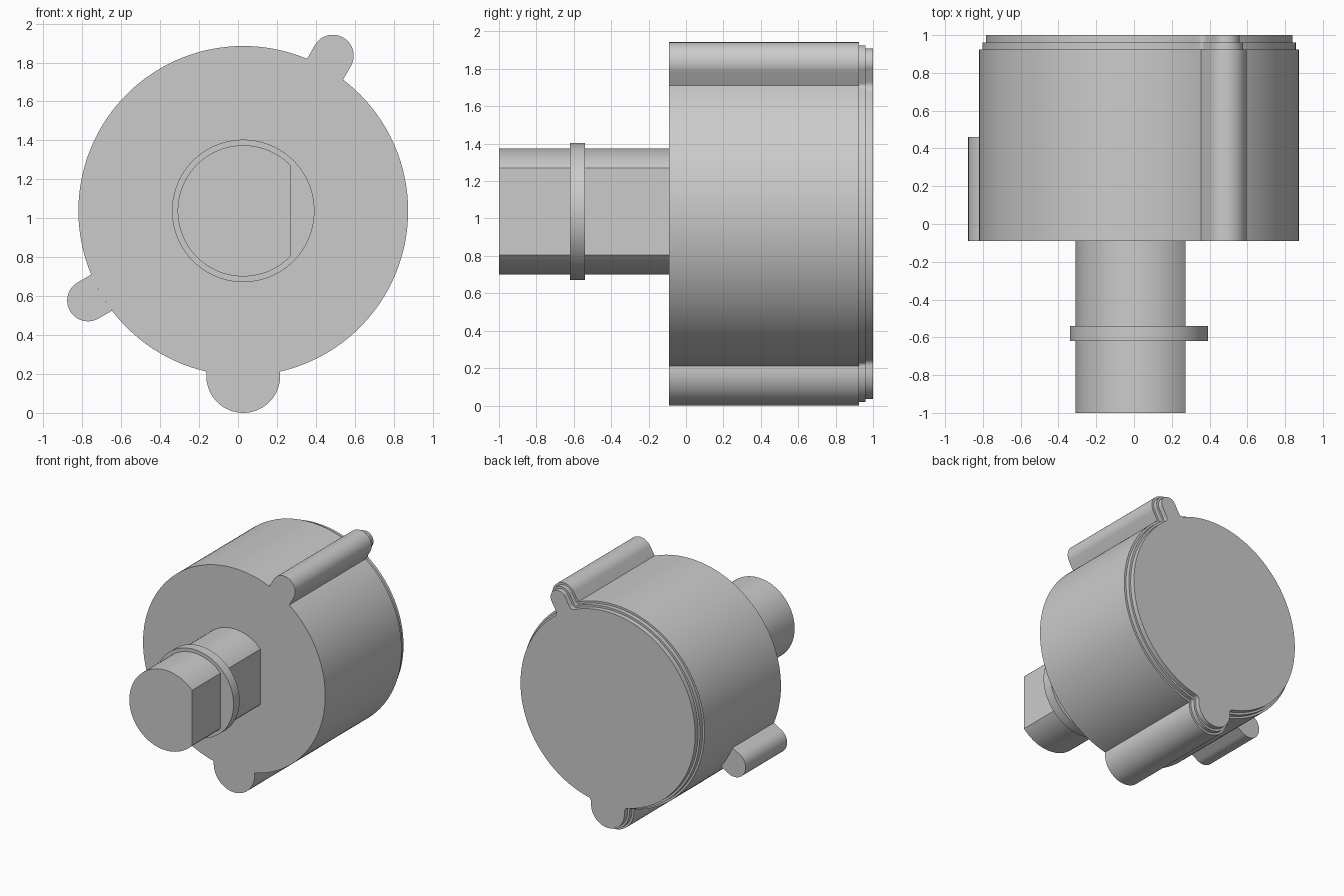
import bpy, bmesh
from math import sin, cos, asin, sqrt, pi, radians

if "Cube" in bpy.data.objects:
    bpy.data.objects.remove(bpy.data.objects["Cube"], do_unlink=True)

CX, CZ = 0.027, 1.038          # common axis, running along y
R = 0.847                      # housing radius
FRONT, BACK = -0.09, 1.0
BOTTOM_LUG = (radians(270), 0.19, 0.848)   # angle, half width, centre distance
UPPER_LUG = (radians(60), 0.107, 0.921)
SIDE_LUG = (radians(210), 0.107, 0.921)

grey = bpy.data.materials.new("light grey")
grey.use_nodes = True
grey.diffuse_color = (0.6, 0.6, 0.6, 1)
grey.node_tree.nodes["Principled BSDF"].inputs["Base Color"].default_value = (0.6, 0.6, 0.6, 1)


def arc(cx, cz, r, a0, a1, n):
    return [(cx + r * cos(a0 + (a1 - a0) * i / n), cz + r * sin(a0 + (a1 - a0) * i / n))
            for i in range(n + 1)]


def lug_points(lug, inset):
    """Lug outline with rounded inside corners when inset."""
    angle, w, dist = lug
    u = sqrt(R * R - w * w)
    swing = asin(w / R)
    pts = arc(u, -w, inset, pi - swing, pi / 2, 6)
    pts += arc(dist, 0, w - inset, -pi / 2, pi / 2, 32)
    pts += arc(u, w, inset, -pi / 2, -pi + swing, 6)
    return [(x * cos(angle) - z * sin(angle), x * sin(angle) + z * cos(angle)) for x, z in pts]


def housing_outline(inset):
    """Round body with the two full length lugs."""
    pts = []
    lugs = [UPPER_LUG, BOTTOM_LUG]
    for i, lug in enumerate(lugs):
        following = lugs[(i + 1) % 2]
        start = lug[0] + asin(lug[1] / R)
        end = following[0] - asin(following[1] / R) + (2 * pi if i else 0)
        pts += lug_points(lug, inset)
        pts += arc(0, 0, R - inset, start, end, 80)[1:-1]
    return pts


def loft(name, loops):
    """Join matching outlines at successive y positions and cap the ends."""
    bm = bmesh.new()
    rings = [[bm.verts.new((CX + x, y, CZ + z)) for x, z in pts] for pts, y in loops]
    for a, b in zip(rings, rings[1:]):
        for i in range(len(a)):
            j = (i + 1) % len(a)
            bm.faces.new((a[i], a[j], b[j], b[i]))
    bm.faces.new(rings[0])
    bm.faces.new(rings[-1])
    bmesh.ops.remove_doubles(bm, verts=bm.verts, dist=0.0001)
    bmesh.ops.recalc_face_normals(bm, faces=bm.faces)
    mesh = bpy.data.meshes.new(name)
    bm.to_mesh(mesh)
    bm.free()
    mesh.materials.append(grey)
    obj = bpy.data.objects.new(name, mesh)
    bpy.context.collection.objects.link(obj)
    bpy.ops.object.select_all(action='DESELECT')
    obj.select_set(True)
    bpy.context.view_layer.objects.active = obj
    bpy.ops.object.shade_smooth_by_angle(angle=radians(30))
    return obj


# Housing with two small steps at the back rim
full, step, rim = (housing_outline(i) for i in (0, 0.0175, 0.035))
loft("housing", [(full, FRONT), (full, 0.925), (step, 0.925),
                 (step, 0.96), (rim, 0.96), (rim, BACK)])

# Short side lug, its base following the housing wall
swing = asin(SIDE_LUG[1] / R)
side = lug_points(SIDE_LUG, 0)[6:-6]
side += arc(0, 0, R, SIDE_LUG[0] + swing, SIDE_LUG[0] - swing, 8)[1:-1]
loft("side_lug", [(side, FRONT), (side, 0.46)])

# Shaft with a flat on its left side
SHAFT_R = 0.337
flat = asin(0.232 / SHAFT_R)
shaft = arc(0, 0, SHAFT_R, flat, 2 * pi - flat, 96)
loft("shaft", [(shaft, -1.0), (shaft, FRONT)])

# Retaining ring around the shaft
ring = arc(0, 0, 0.366, 0, 2 * pi, 128)[:-1]
loft("shaft_ring", [(ring, -0.62), (ring, -0.54)])
